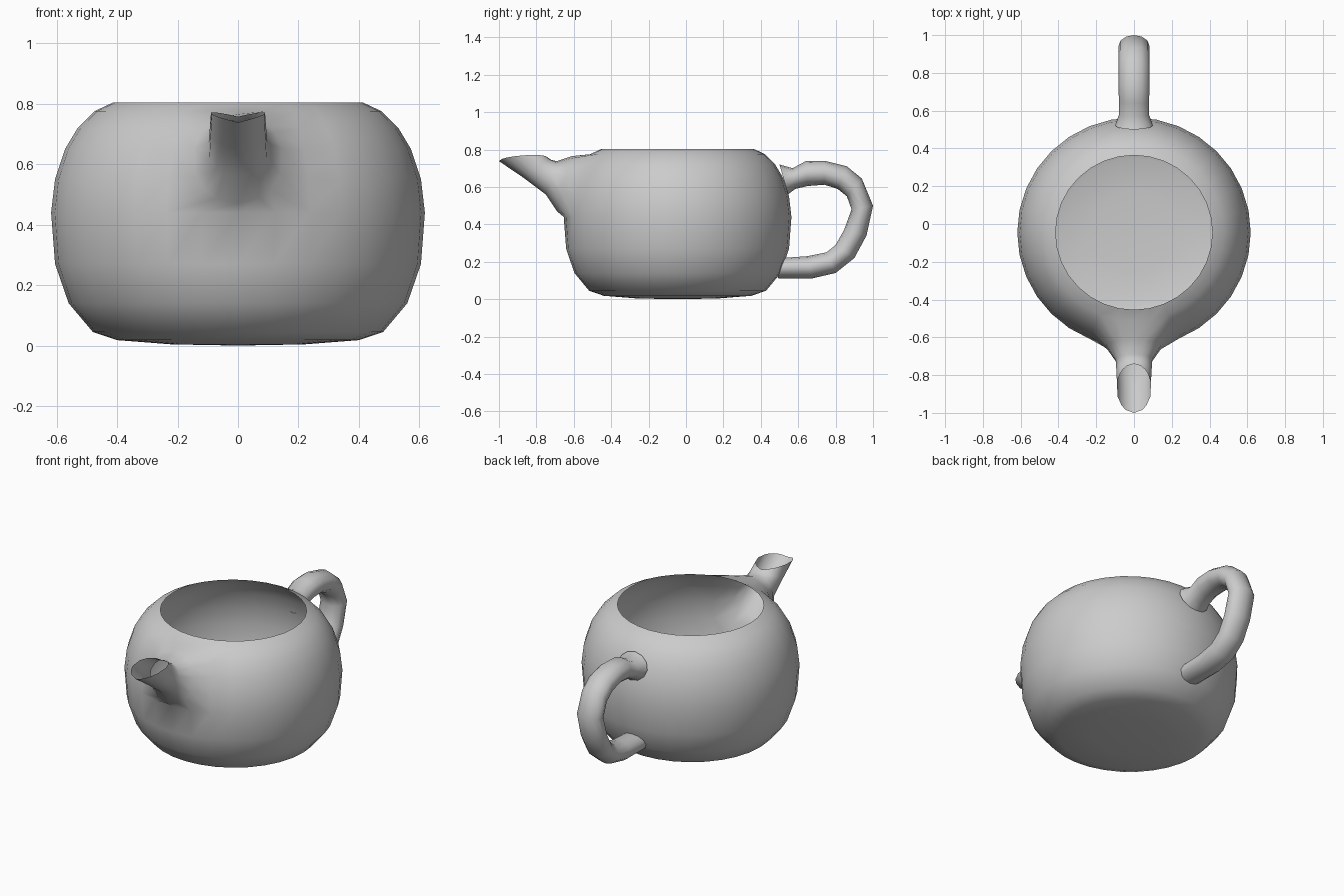
import bpy, bmesh
from math import pi, sin, cos, atan2, radians

if "Cube" in bpy.data.objects:
    bpy.data.objects.remove(bpy.data.objects["Cube"])

N = 32          # segments round the body
CY = -0.045     # body centre in y


def ring(bm, outer, inner, w, angles, lift=0.0):
    """Cross-section in the y-z plane: outer and inner points, half-width w in x."""
    out = []
    for a in angles:
        t = (1 + sin(a)) / 2
        y = inner[0] + (outer[0] - inner[0]) * t
        z = inner[1] + (outer[1] - inner[1]) * t + lift * abs(cos(a))
        out.append(bm.verts.new((w * cos(a), y, z)))
    return out


def bridge(bm, r0, r1):
    n = len(r0)
    for i in range(n):
        k = (i + 1) % n
        bm.faces.new((r0[i], r0[k], r1[k], r1[i]))


def finish(bm, name, angle):
    bmesh.ops.recalc_face_normals(bm, faces=bm.faces)
    me = bpy.data.meshes.new(name)
    bm.to_mesh(me)
    bm.free()
    ob = bpy.data.objects.new(name, me)
    bpy.context.collection.objects.link(ob)
    bpy.ops.object.select_all(action='DESELECT')
    ob.select_set(True)
    bpy.context.view_layer.objects.active = ob
    bpy.ops.object.shade_smooth_by_angle(angle=radians(angle))
    return ob


# Open pot body, lathed, with a patch left out at the front for the spout
profile = [(0.22, 0.004), (0.40, 0.018), (0.48, 0.045), (0.56, 0.14), (0.605, 0.27),
           (0.618, 0.44), (0.605, 0.55), (0.572, 0.65), (0.53, 0.72), (0.475, 0.775),
           (0.415, 0.803)]
LOW, HIGH, HALF = 5, 9, 2
bm = bmesh.new()
rows = []
for r, z in profile:
    angs = [-pi / 2 + 2 * pi * j / N for j in range(N)]
    rows.append([bm.verts.new((r * cos(a), CY + 0.985 * r * sin(a), z)) for a in angs])
centre = bm.verts.new((0, CY, 0))
for j in range(N):
    k = (j + 1) % N
    bm.faces.new((centre, rows[0][k], rows[0][j]))
    for i in range(len(rows) - 1):
        in_patch = LOW <= i < HIGH and (j < HALF or j >= N - HALF)
        if not in_patch:
            bm.faces.new((rows[i][j], rows[i][k], rows[i + 1][k], rows[i + 1][j]))

# Spout drawn out of the patch edge, ending in a slanted open mouth
loop = [(LOW, j) for j in range(-HALF, HALF)]
loop += [(i, HALF) for i in range(LOW, HIGH)]
loop += [(HIGH, j) for j in range(HALF, -HALF, -1)]
loop += [(i, -HALF) for i in range(HIGH, LOW, -1)]
prev = [rows[i][j] for i, j in loop]
angles = [atan2((v.co.z - 0.61) / 0.165, v.co.x / 0.22) for v in prev]
for top, bottom, w, lift in [((-0.61, 0.765), (-0.69, 0.47), 0.15, 0),
                             ((-0.69, 0.738), (-0.75, 0.56), 0.10, 0),
                             ((-0.72, 0.745), (-0.87, 0.65), 0.096, 0.01),
                             ((-0.74, 0.757), (-1.0, 0.738), 0.092, 0.022)]:
    cur = ring(bm, top, bottom, w, angles, lift)
    bridge(bm, prev, cur)
    prev = cur
finish(bm, "pot_body_with_spout", 60)

# Looped handle: (outer point, inner point, half-width)
sections = [((0.50, 0.72), (0.545, 0.56), 0.10), ((0.57, 0.70), (0.585, 0.59), 0.08),
            ((0.64, 0.738), (0.65, 0.605), 0.08), ((0.74, 0.74), (0.74, 0.612), 0.082),
            ((0.86, 0.71), (0.81, 0.59), 0.082), ((0.94, 0.645), (0.86, 0.55), 0.082),
            ((1.0, 0.50), (0.885, 0.48), 0.082), ((0.965, 0.34), (0.845, 0.37), 0.08),
            ((0.90, 0.22), (0.80, 0.29), 0.08), ((0.80, 0.14), (0.75, 0.25), 0.08),
            ((0.67, 0.11), (0.65, 0.23), 0.08), ((0.49, 0.112), (0.51, 0.22), 0.08)]
bm = bmesh.new()
angles = [2 * pi * i / 12 for i in range(12)]
prev = None
for outer, inner, w in sections:
    cur = ring(bm, outer, inner, w, angles)
    if prev:
        bridge(bm, prev, cur)
    prev = cur
bm.faces.new(prev)
finish(bm, "handle", 60)
